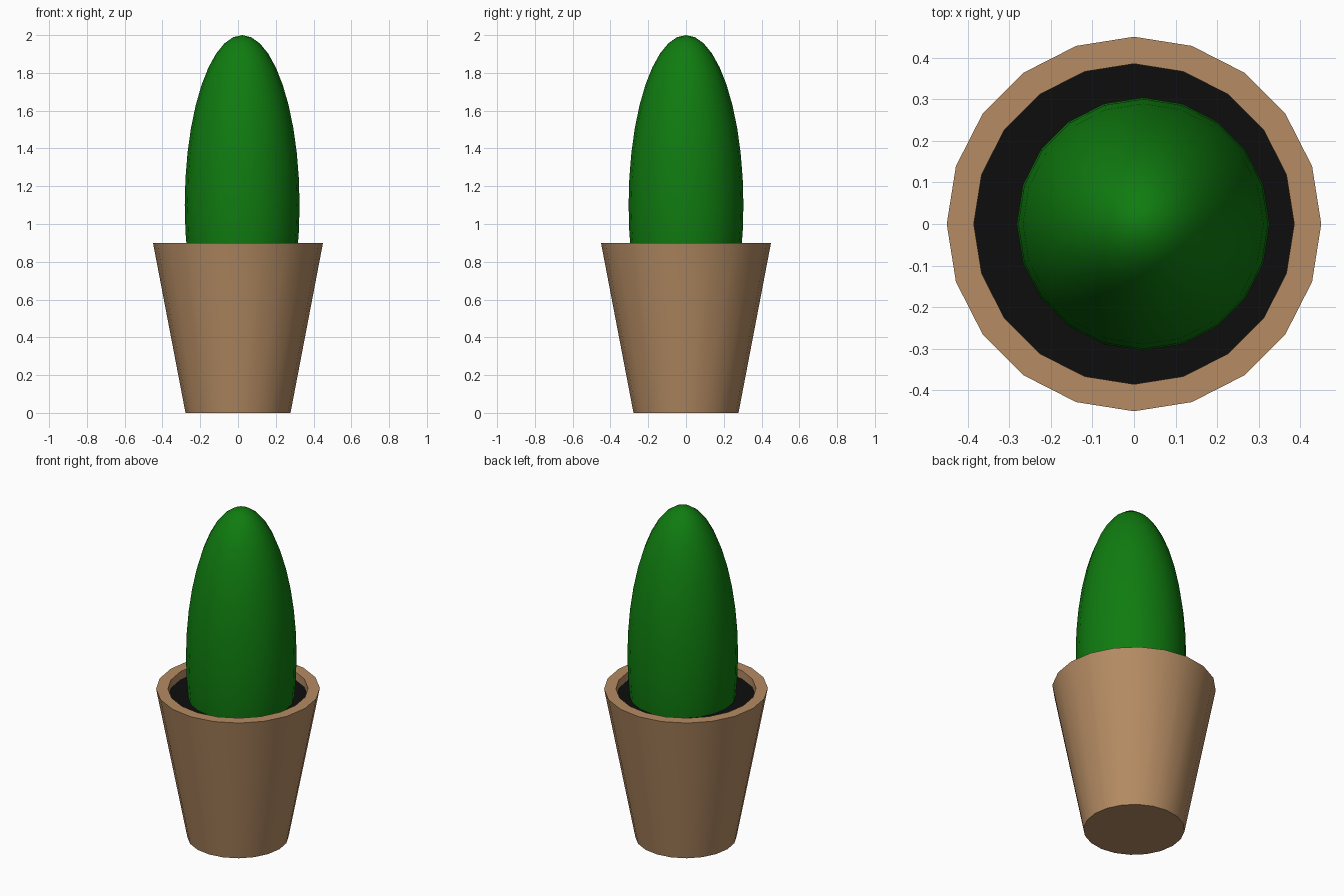
import bpy, bmesh, math

if "Cube" in bpy.data.objects:
    bpy.data.objects.remove(bpy.data.objects["Cube"])

SIDES = 20


def material(name, rgb):
    m = bpy.data.materials.new(name)
    m.diffuse_color = (*rgb, 1)
    m.use_nodes = True
    m.node_tree.nodes["Principled BSDF"].inputs["Base Color"].default_value = m.diffuse_color
    return m


def finish(name, bm, mats):
    bmesh.ops.recalc_face_normals(bm, faces=bm.faces)
    me = bpy.data.meshes.new(name)
    bm.to_mesh(me)
    bm.free()
    for m in mats:
        me.materials.append(m)
    ob = bpy.data.objects.new(name, me)
    bpy.context.collection.objects.link(ob)
    bpy.ops.object.select_all(action='DESELECT')
    ob.select_set(True)
    bpy.context.view_layer.objects.active = ob
    bpy.ops.object.shade_smooth_by_angle(angle=math.radians(35))
    return ob


clay = material("clay", (0.46, 0.26, 0.125))
soil_black = material("soil black", (0.004, 0.004, 0.004))
green = material("cactus green", (0.005, 0.2, 0.005))

# Pot: tapered shell with rim; the floor of the recess is the soil
bm = bmesh.new()
rings = []
for r, z in [(0.278, 0), (0.45, 0.9), (0.385, 0.9), (0.385, 0.85)]:
    rings.append([bm.verts.new((r * math.cos(a), r * math.sin(a), z))
                  for a in (2 * math.pi * i / SIDES for i in range(SIDES))])
for lo, hi in zip(rings, rings[1:]):
    for i in range(SIDES):
        j = (i + 1) % SIDES
        bm.faces.new((lo[i], lo[j], hi[j], hi[i]))
bm.faces.new(rings[0][::-1])
soil = bm.faces.new(rings[-1])
soil.material_index = 1
finish("pot_with_soil", bm, [clay, soil_black])

# Cactus: tall ellipsoid planted slightly off centre
bm = bmesh.new()
bmesh.ops.create_uvsphere(bm, u_segments=SIDES, v_segments=20, radius=1)
bmesh.ops.scale(bm, vec=(0.304, 0.304, 0.9), verts=bm.verts)
bmesh.ops.translate(bm, vec=(0.022, 0, 1.1), verts=bm.verts)
finish("cactus", bm, [green])
